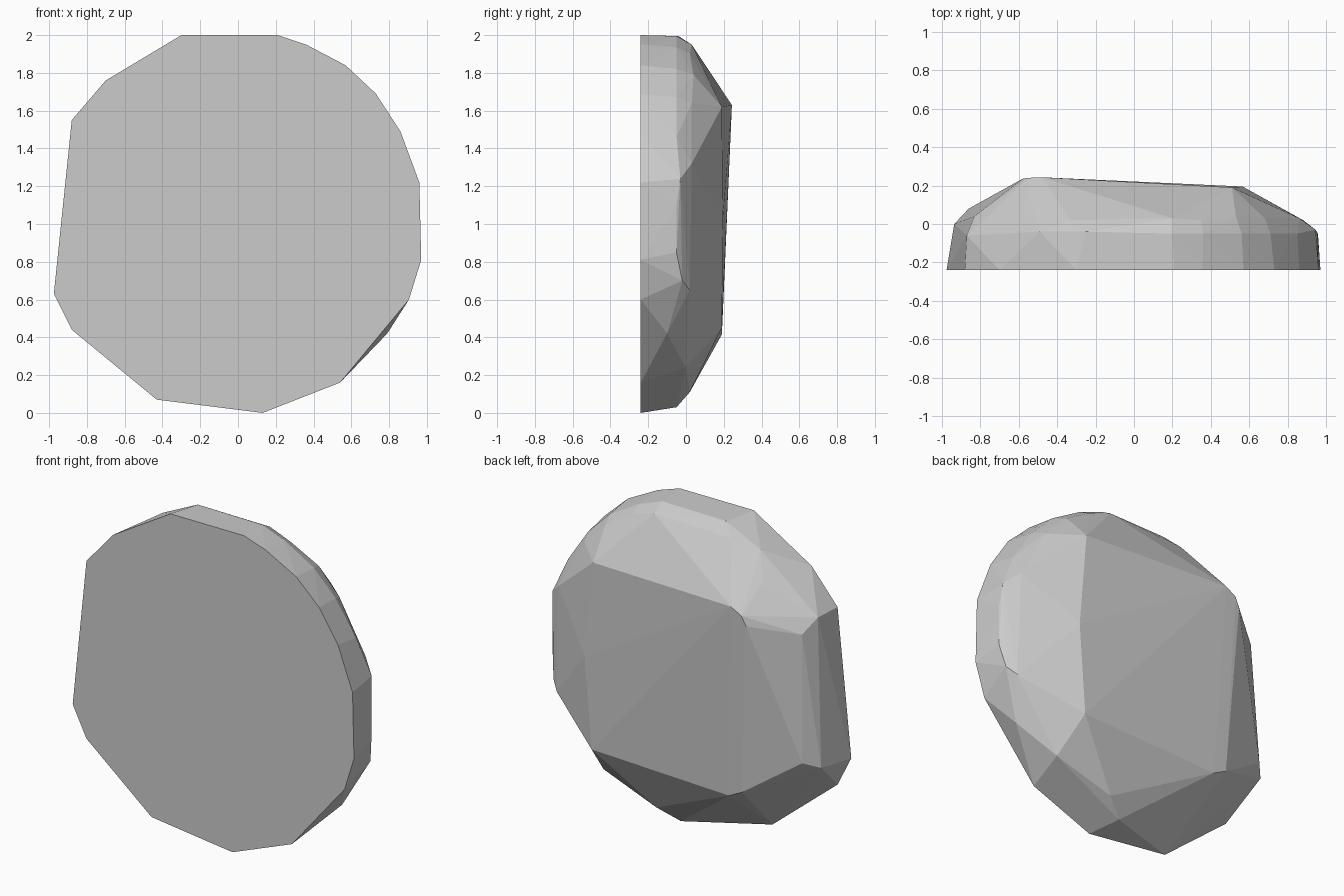
import bpy, bmesh

# Flat front outline (x, z)
front = [(-.30, 2), (.21, 2), (.36, 1.95), (.57, 1.84), (.73, 1.69), (.86, 1.49),
         (.96, 1.22), (.97, .81), (.905, .6), (.54, .16), (.13, 0), (-.43, .07),
         (-.88, .44), (-.975, .63), (-.88, 1.55), (-.70, 1.76)]
# Shoulder around the rim (x, y, z)
shoulder = [(-.25, -.04, 1.995), (.20, -.05, 1.995), (.36, -.05, 1.935), (.56, -.05, 1.82),
            (.71, -.05, 1.67), (.85, -.05, 1.46), (.945, -.03, 1.24), (.955, -.05, 1.1),
            (.957, -.05, .85), (.93, -.02, .70), (.79, -.10, .42), (.57, 0, .24),
            (.07, -.05, .03), (-.935, 0, .65), (-.87, -.06, 1.55), (-.49, -.04, 1.88)]
# Second bevel further back
bevel = [(-.33, .02, 1.93), (.20, .03, 1.95), (.35, .02, 1.90), (.53, .04, 1.79),
         (.68, .03, 1.64), (.86, .03, 1.32), (.88, .02, .65), (.19, .02, .11),
         (-.86, .08, .69), (-.83, .04, 1.47), (-.57, .06, 1.73)]
# Slightly tilted back facet
back = [(.51, .19, 1.62), (.565, .195, 1.02), (.52, .19, .45), (-.43, .19, .415),
        (-.52, .19, .46), (-.58, .235, 1.53), (-.55, .24, 1.59), (-.48, .243, 1.63)]

# Faceted stone wrapped around the rings
bm = bmesh.new()
for p in [(x, -.24, z) for x, z in front] + shoulder + bevel + back:
    bm.verts.new(p)
res = bmesh.ops.convex_hull(bm, input=bm.verts[:])
unused = {v for v in res["geom_interior"] + res["geom_unused"]
          if isinstance(v, bmesh.types.BMVert)}
bmesh.ops.delete(bm, geom=list(unused), context='VERTS')
bmesh.ops.dissolve_limit(bm, angle_limit=.01, verts=bm.verts[:], edges=bm.edges[:])
bmesh.ops.recalc_face_normals(bm, faces=bm.faces[:])

mesh = bpy.data.meshes.new("faceted_stone")
bm.to_mesh(mesh)
bm.free()
mat = bpy.data.materials.new("light grey")
mat.diffuse_color = (.6, .6, .6, 1)
mesh.materials.append(mat)
stone = bpy.data.objects.new("faceted_stone", mesh)
bpy.context.collection.objects.link(stone)
